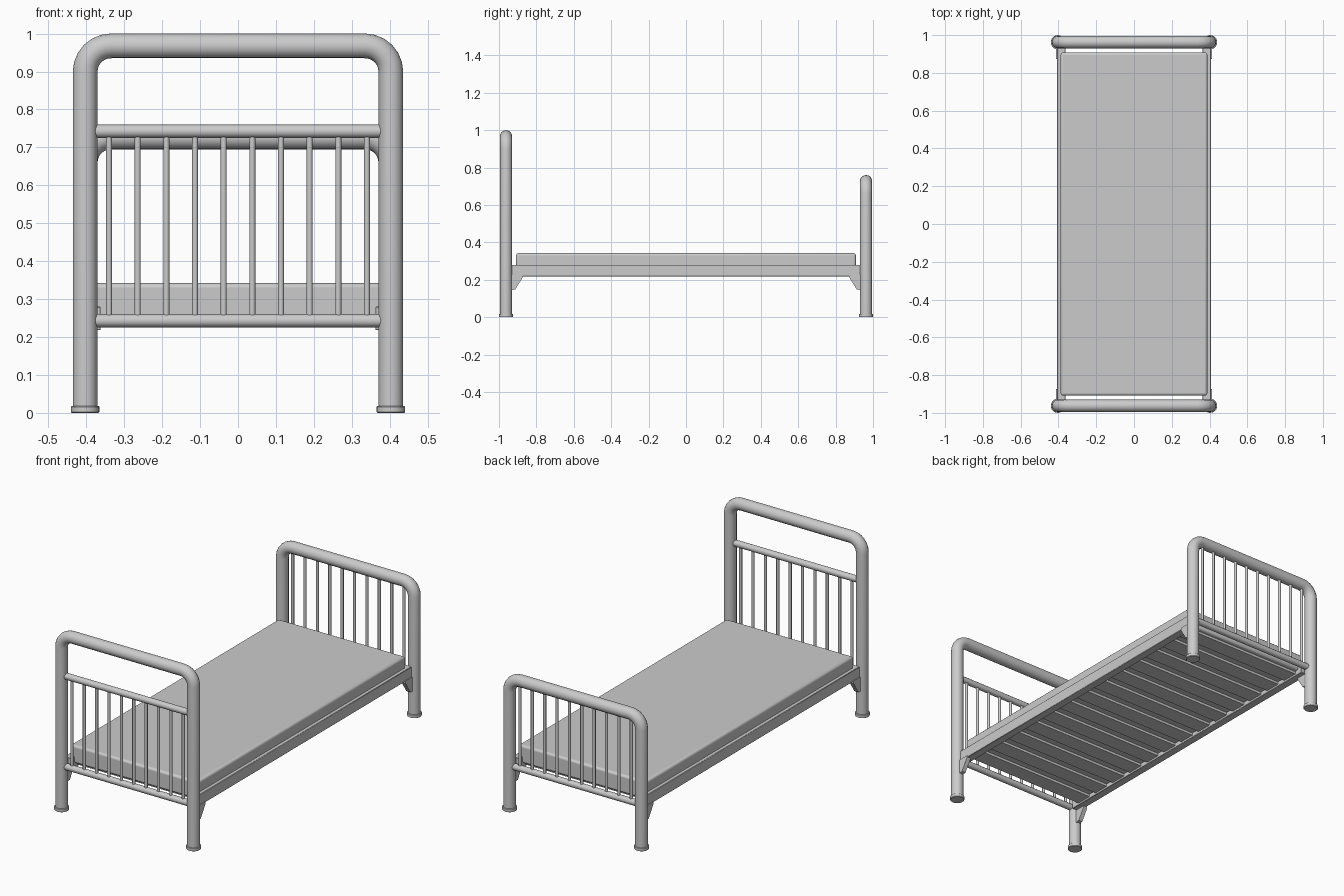
import bpy, bmesh
from math import sin, cos, pi

if "Cube" in bpy.data.objects:
    bpy.data.objects.remove(bpy.data.objects["Cube"])

POST_X, END_Y, R = 0.403, 0.9625, 0.0325


def smooth(ob):
    bpy.ops.object.select_all(action='DESELECT')
    ob.select_set(True)
    bpy.context.view_layer.objects.active = ob
    bpy.ops.object.shade_smooth_by_angle(angle=0.7)


def tube(name, points, radius, res=6):
    """Round tube following a path."""
    cu = bpy.data.curves.new(name, 'CURVE')
    cu.dimensions = '3D'
    cu.bevel_depth = radius
    cu.bevel_resolution = res
    cu.use_fill_caps = True
    sp = cu.splines.new('POLY')
    sp.points.add(len(points) - 1)
    for p, co in zip(sp.points, points):
        p.co = (*co, 1)
    ob = bpy.data.objects.new(name, cu)
    bpy.context.collection.objects.link(ob)
    return ob


def box(name, lo, hi, bevel=0.0, segs=1):
    bpy.ops.mesh.primitive_cube_add(size=1)
    ob = bpy.context.object
    ob.name = name
    size = [h - l for l, h in zip(lo, hi)]
    mid = [(h + l) / 2 for l, h in zip(lo, hi)]
    for v in ob.data.vertices:
        v.co = [c * s + m for c, s, m in zip(v.co, size, mid)]
    if bevel:
        m = ob.modifiers.new("bevel", 'BEVEL')
        m.width, m.segments = bevel, segs
        smooth(ob)
    return ob


def end_frame(name, y, height, top_rail):
    """Bent tube frame with rails, spindles and feet."""
    bend, n = 0.068, 6
    top = height - R
    cx, cz = POST_X - bend, top - bend
    right = [(cx + bend * cos(a), y, cz + bend * sin(a))
             for a in (pi / 2 * i / n for i in range(n + 1))]
    left = [(-x, yy, z) for x, yy, z in reversed(right)]
    tube(name + "_frame", [(POST_X, y, 0.005)] + right + left + [(-POST_X, y, 0.005)], R)

    # horizontal rails
    rails = [0.243] + ([top_rail] if top_rail else [])
    for i, z in enumerate(rails):
        tube(f"{name}_rail_{i}", [(-POST_X + 0.01, y, z), (POST_X - 0.01, y, z)], 0.0175, 4)

    # spindles
    for i in range(10):
        x = -0.34 + i * 0.68 / 9
        tube(f"{name}_spindle_{i}", [(x, y, 0.243), (x, y, top_rail or top)], 0.008, 3)

    # feet
    for s in (-1, 1):
        bpy.ops.mesh.primitive_cylinder_add(vertices=24, radius=0.0375, depth=0.018,
                                            location=(s * POST_X, y, 0.009))
        foot = bpy.context.object
        foot.name = name + "_foot"
        m = foot.modifiers.new("bevel", 'BEVEL')
        m.width, m.segments = 0.002, 1
        smooth(foot)


def bracket(name, sx, sy):
    """Tapered gusset under the side rail."""
    profile = [(0.945, 0.225), (0.873, 0.225), (0.873, 0.212), (0.913, 0.148), (0.945, 0.143)]
    bm = bmesh.new()
    f = bm.faces.new([bm.verts.new((sx * 0.388, sy * y, z)) for y, z in profile])
    ext = bmesh.ops.extrude_face_region(bm, geom=[f])
    for v in ext['geom']:
        if isinstance(v, bmesh.types.BMVert):
            v.co.x = sx * 0.412
    bmesh.ops.recalc_face_normals(bm, faces=bm.faces)
    me = bpy.data.meshes.new(name)
    bm.to_mesh(me)
    bm.free()
    bpy.context.collection.objects.link(bpy.data.objects.new(name, me))


# tall and short ends
end_frame("tall_end", -END_Y, 1.0, 0.7425)
end_frame("short_end", END_Y, 0.76, None)

# side rails and their brackets
for s in (-1, 1):
    a, b = sorted((s * 0.362, s * 0.407))
    box("side_rail", (a, -0.935, 0.218), (b, 0.935, 0.28), 0.002)
    for e in (-1, 1):
        bracket("rail_bracket", s, e)

# slats
for i in range(13):
    y = -0.84 + i * 0.14
    box(f"slat_{i}", (-0.37, y - 0.045, 0.229), (0.37, y + 0.045, 0.243))

# mattress
box("mattress", (-0.388, -0.908, 0.243), (0.388, 0.908, 0.342), 0.012, 3)
